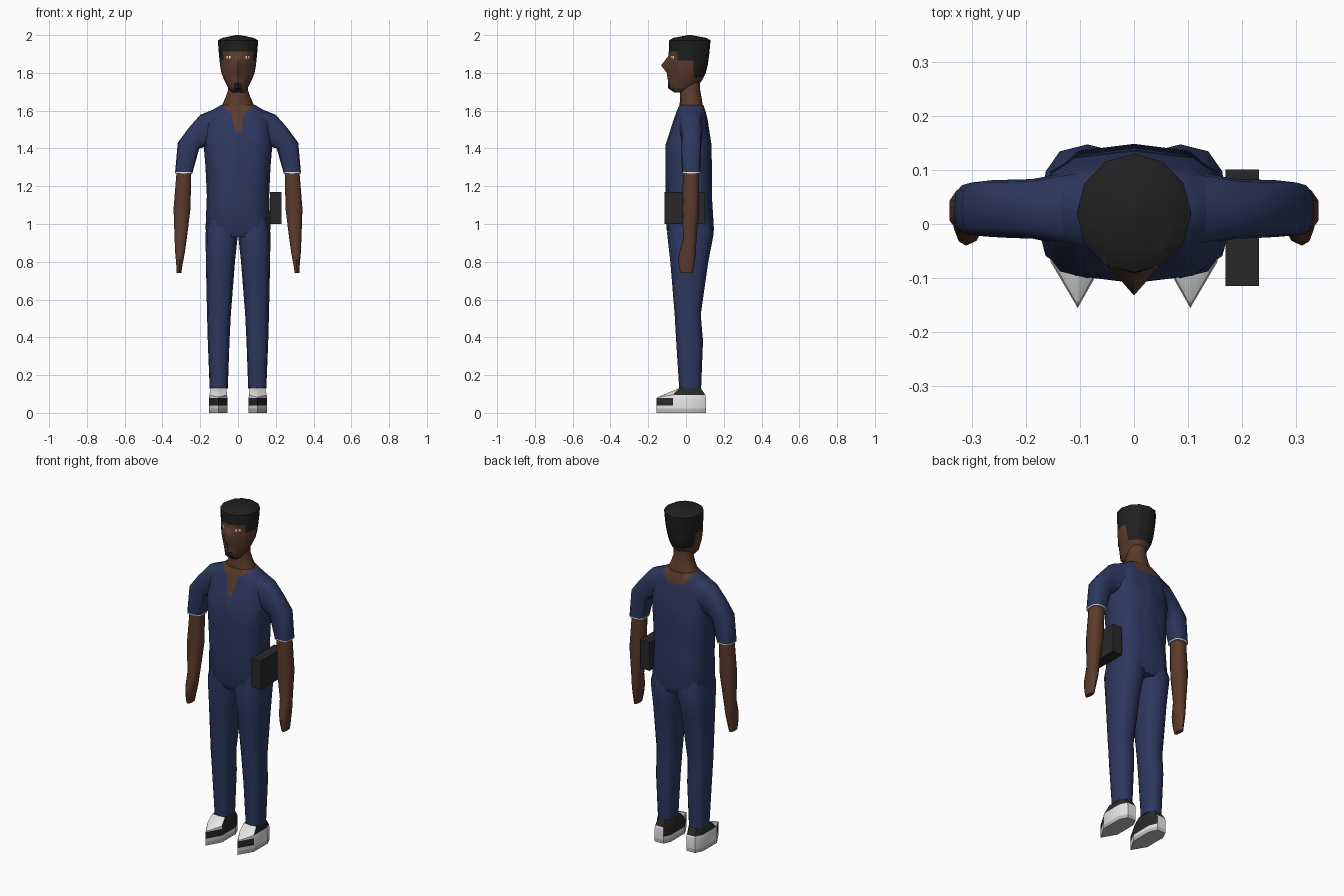
import bpy, bmesh, math
from mathutils import Vector

if "Cube" in bpy.data.objects:
    bpy.data.objects.remove(bpy.data.objects["Cube"])


def material(name, rgb):
    m = bpy.data.materials.new(name)
    m.diffuse_color = (*rgb, 1)
    m.use_nodes = True
    m.node_tree.nodes["Principled BSDF"].inputs["Base Color"].default_value = m.diffuse_color
    return m


NAVY = material("navy cloth", (0.026, 0.039, 0.115))
SKIN = material("brown skin", (0.105, 0.044, 0.025))
HAIR = material("black hair", (0.014, 0.014, 0.014))
BLACK = material("black leather", (0.022, 0.022, 0.022))
WHITE = material("white", (0.8, 0.8, 0.8))
GREY = material("grey sole", (0.5, 0.5, 0.5))


def loft(rings):
    """Skin a list of equal-length point rings and cap both ends."""
    bm = bmesh.new()
    vs = [[bm.verts.new(p) for p in r] for r in rings]
    n = len(rings[0])
    for a, b in zip(vs, vs[1:]):
        for i in range(n):
            j = (i + 1) % n
            bm.faces.new((a[i], a[j], b[j], b[i]))
    bm.faces.new(vs[0])
    bm.faces.new(vs[-1])
    bmesh.ops.recalc_face_normals(bm, faces=bm.faces)
    return bm


def ring(ox, oz, ix, iz, y0, y1, n=12, power=0.75, sx=1):
    """Rounded section between an outer and an inner point, from y0 to y1."""
    pts = []
    for k in range(n):
        t = 2 * math.pi * k / n - math.pi / 2
        c, s = math.cos(t), math.sin(t)
        c = math.copysign(abs(c) ** power, c) if abs(c) > 1e-6 else 0
        s = math.copysign(abs(s) ** power, s) if abs(s) > 1e-6 else 0
        pts.append(Vector((sx * ((ox + ix) / 2 + c * (ox - ix) / 2),
                           (y0 + y1) / 2 + s * (y1 - y0) / 2,
                           (oz + iz) / 2 + c * (oz - iz) / 2)))
    return pts


def level(w, z, y0, y1, **kw):
    return ring(w, z, -w, z, y0, y1, **kw)


def cut(bm, co, no):
    bmesh.ops.bisect_plane(bm, geom=bm.verts[:] + bm.edges[:] + bm.faces[:],
                           plane_co=co, plane_no=no)


def cut_line(bm, a, b):
    """Cut along a front-view line (x, z) and its mirror image."""
    for s in (1, -1):
        cut(bm, (s * a[0], 0, a[1]), (s * (b[1] - a[1]), 0, -(b[0] - a[0])))


def finish(bm, name, mats, rule=None, angle=50):
    if rule:
        for f in bm.faces:
            f.material_index = rule(f.calc_center_median(), f.normal)
    me = bpy.data.meshes.new(name)
    bm.to_mesh(me)
    bm.free()
    for m in mats:
        me.materials.append(m)
    ob = bpy.data.objects.new(name, me)
    bpy.context.collection.objects.link(ob)
    bpy.ops.object.select_all(action='DESELECT')
    ob.select_set(True)
    bpy.context.view_layer.objects.active = ob
    bpy.ops.object.shade_smooth_by_angle(angle=math.radians(angle))
    return ob


# Tunic with a V neckline in front and a shallow one behind
torso = loft([level(*r) for r in (
    (0.155, 0.93, -0.085, 0.135), (0.172, 0.97, -0.103, 0.148),
    (0.165, 1.15, -0.107, 0.137), (0.172, 1.3, -0.109, 0.137),
    (0.182, 1.42, -0.108, 0.135), (0.172, 1.55, -0.066, 0.115),
    (0.15, 1.595, -0.05, 0.104), (0.09, 1.63, -0.035, 0.092))])
cut_line(torso, (0.09, 1.63), (0.035, 1.585))
cut_line(torso, (0.035, 1.585), (0.014, 1.485))
cut_line(torso, (0.09, 1.63), (0.06, 1.57))
for z in (1.585, 1.57, 1.485):
    cut(torso, (0, 0, z), (0, 0, 1))


def neckline(c, n):
    x, z = abs(c.x), c.z
    if z > 1.628:
        return 1
    if c.y > 0.03:
        return int(z > 1.57 and x < 0.06 + (z - 1.57) * 0.5)
    if z > 1.585:
        return int(x < 0.035 + (z - 1.585) * 1.222)
    return int(z > 1.485 and x < 0.014 + (z - 1.485) * 0.21)


finish(torso, "tunic", [NAVY, SKIN], neckline)

# Neck
finish(loft([level(*r, power=0.9) for r in (
    (0.088, 1.622, -0.034, 0.09), (0.066, 1.67, -0.032, 0.082),
    (0.052, 1.71, -0.03, 0.075), (0.05, 1.8, -0.03, 0.075))]), "neck", [SKIN])

# Head: rings with a pushed-out front point for the nose ridge
head_rings = []
for w, z, y0, y1, nose in (
        (0.03, 1.695, -0.06, 0.0, 0), (0.052, 1.72, -0.092, 0.05, 0.004),
        (0.072, 1.76, -0.09, 0.085, 0.006), (0.088, 1.80, -0.09, 0.105, 0.012),
        (0.095, 1.84, -0.092, 0.115, 0.04), (0.1, 1.89, -0.088, 0.122, 0.005),
        (0.104, 1.93, -0.09, 0.126, 0), (0.106, 1.972, -0.09, 0.13, 0),
        (0.085, 1.985, -0.068, 0.108, 0), (0.012, 2.0, 0.01, 0.03, 0)):
    r = level(w, z, y0, y1, power=1)
    r[0].y -= nose
    head_rings.append(r)
head = loft(head_rings)
for z in (1.912, 1.865, 1.775, 1.75, 1.705, 1.875, 1.889):
    cut(head, (0, 0, z), (0, 0, 1))
for y in (0.04, -0.045):
    cut(head, (0, y, 0), (0, 1, 0))
for x in (0.022, 0.04, 0.047, 0.053, 0.06):
    for s in (1, -1):
        cut(head, (s * x, 0, 0), (1, 0, 0))


def face_paint(c, n):
    x = abs(c.x)
    if c.z > 1.912 or (c.y > 0.04 and c.z > 1.775) or (c.y > -0.045 and c.z > 1.865):
        return 1
    if c.y < -0.05 and x < 0.022 and 1.705 < c.z < 1.75:
        return 1                                # goatee
    if c.y < -0.03 and 0.04 < x < 0.06 and 1.875 < c.z < 1.889:
        return 0 if 0.047 < x < 0.053 else 2    # eyes
    return 0


finish(head, "head", [SKIN, HAIR, WHITE], face_paint)

SHOE = [(0, -0.155), (0.05, -0.07), (0.05, 0.06), (0.028, 0.105),
        (-0.028, 0.105), (-0.048, 0.06), (-0.048, -0.07)]

for sx, side in ((1, "left"), (-1, "right")):
    # Sleeve, running from the shoulder to above the elbow
    finish(loft([ring(*r, power=0.6, sx=sx) for r in (
        (0.10, 1.618, 0.10, 1.42, -0.045, 0.10),
        (0.20, 1.578, 0.175, 1.41, -0.027, 0.083),
        (0.26, 1.51, 0.187, 1.405, -0.026, 0.082),
        (0.319, 1.43, 0.205, 1.40, -0.024, 0.081),
        (0.333, 1.275, 0.24, 1.275, -0.022, 0.076))]), side + "_sleeve", [NAVY])
    # Pale hem under the sleeve
    finish(loft([ring(0.333, z, 0.24, z, -0.022, 0.076, power=0.6, sx=sx)
                 for z in (1.268, 1.275)]), side + "_sleeve_hem", [WHITE])
    # Bare arm and hand
    finish(loft([ring(*r, n=10, power=0.8, sx=sx) for r in (
        (0.325, 1.30, 0.245, 1.30, -0.015, 0.07),
        (0.343, 1.08, 0.25, 1.08, -0.02, 0.07),
        (0.337, 0.92, 0.27, 0.92, -0.015, 0.055),
        (0.333, 0.84, 0.282, 0.84, -0.038, 0.052),
        (0.328, 0.79, 0.292, 0.79, -0.04, 0.045),
        (0.325, 0.74, 0.30, 0.74, -0.03, 0.035))]), side + "_arm", [SKIN])
    # Trouser leg
    finish(loft([ring(*r, power=0.75, sx=sx) for r in (
        (0.155, 1.06, 0.0, 1.06, -0.08, 0.11),
        (0.172, 0.95, 0.0, 0.95, -0.1, 0.147),
        (0.17, 0.8, 0.016, 0.8, -0.083, 0.118),
        (0.164, 0.52, 0.038, 0.52, -0.06, 0.078),
        (0.16, 0.38, 0.045, 0.38, -0.052, 0.09),
        (0.15, 0.13, 0.054, 0.13, -0.036, 0.08))]), side + "_trouser_leg", [NAVY])
    # Pointed two-tone shoe
    rows = [[(sx * (0.104 + x), y, z) for x, y in SHOE] for z in (0, 0.022, 0.04, 0.08)]
    rows.append([(sx * (0.104 + x * 0.95), y * 0.97, 0.083 if y < -0.1 else 0.095)
                 for x, y in SHOE])
    rows.append([(sx * (0.102 + x * 0.85), min(max(y, -0.034), 0.078), 0.132)
                 for x, y in SHOE])

    def shoe_paint(c, n, sx=sx):
        inner = sx * c.x < 0.09
        if c.z < 0.022:
            return 2
        if c.z < 0.04:
            return 0
        if c.z < 0.08:
            return int(inner or c.y < -0.07)
        if c.z < 0.094 and abs(n.z) < 0.9:
            return int(inner and c.y > -0.07)
        return int(c.y > -0.03)

    finish(loft(rows), side + "_shoe", [WHITE, BLACK, GREY], shoe_paint, 35)

# Pouch on the hip
pouch = bmesh.new()
bmesh.ops.create_cube(pouch, size=1)
for v in pouch.verts:
    v.co = (0.2 + v.co.x * 0.062, -0.007 + v.co.y * 0.215, 1.085 + v.co.z * 0.17)
finish(pouch, "hip_pouch", [BLACK], angle=30)
